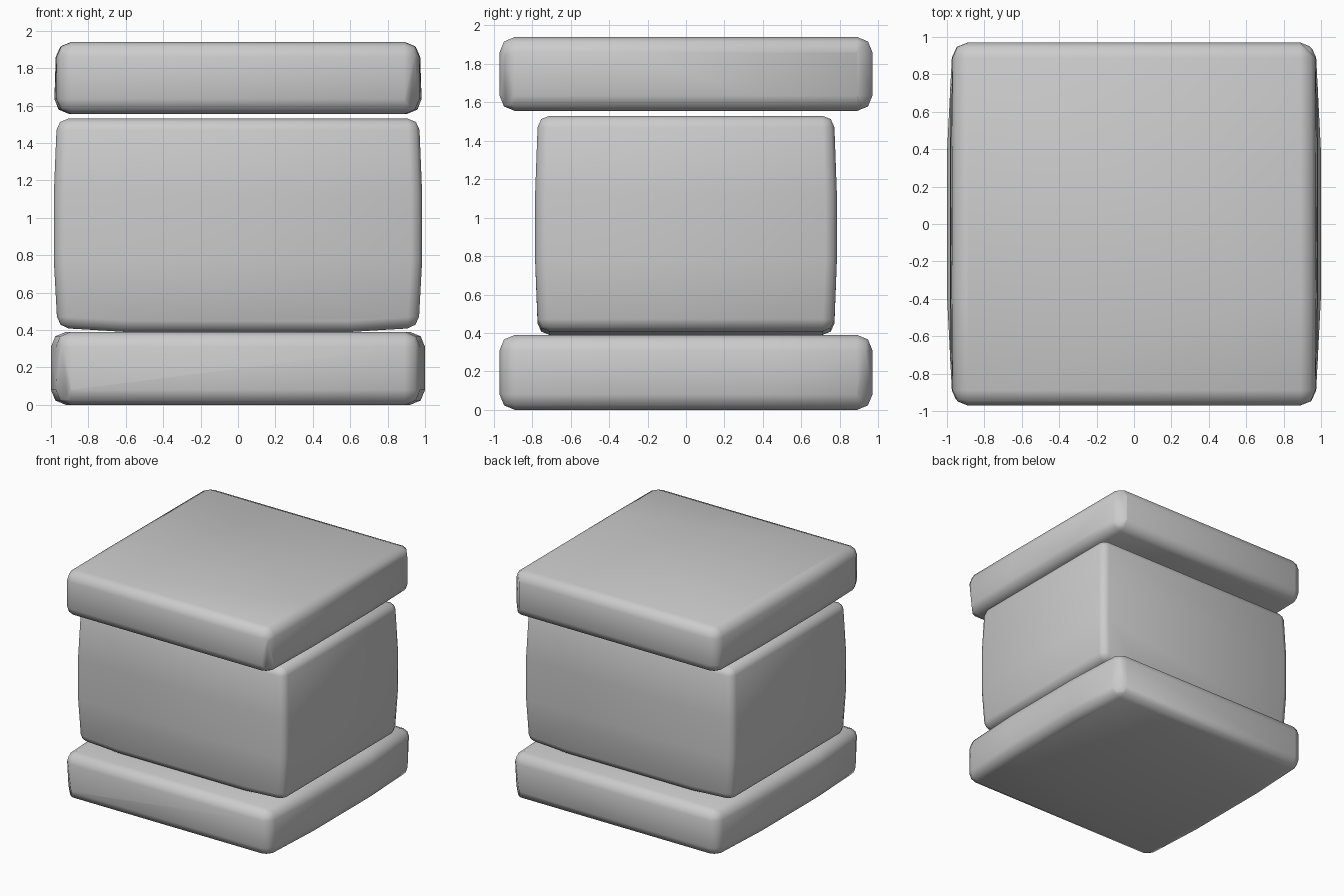
import bpy, bmesh, math
from mathutils import Vector

if "Cube" in bpy.data.objects:
    bpy.data.objects.remove(bpy.data.objects["Cube"])


def stone(name, points, bevel, chips=()):
    """Rounded block: hull of a few points, bevelled, with chipped corners."""
    bm = bmesh.new()
    for p in points:
        bm.verts.new(p)
    bmesh.ops.convex_hull(bm, input=bm.verts[:])
    bmesh.ops.dissolve_limit(bm, angle_limit=math.radians(0.4),
                             verts=bm.verts[:], edges=bm.edges[:])
    sharp = [e for e in bm.edges if e.calc_face_angle(0) > math.radians(30)]
    bmesh.ops.bevel(bm, geom=sharp, offset=bevel, segments=2, profile=0.5,
                    affect='EDGES', clamp_overlap=True)
    for co, normal in chips:
        cut = bmesh.ops.bisect_plane(bm, geom=bm.verts[:] + bm.edges[:] + bm.faces[:],
                                     plane_co=co, plane_no=Vector(normal).normalized(),
                                     clear_outer=True)
        rim = [g for g in cut['geom_cut'] if isinstance(g, bmesh.types.BMEdge)]
        bmesh.ops.holes_fill(bm, edges=rim, sides=0)
    bmesh.ops.recalc_face_normals(bm, faces=bm.faces[:])
    mesh = bpy.data.meshes.new(name)
    bm.to_mesh(mesh)
    bm.free()
    obj = bpy.data.objects.new(name, mesh)
    bpy.context.collection.objects.link(obj)
    bpy.ops.object.select_all(action='DESELECT')
    obj.select_set(True)
    bpy.context.view_layer.objects.active = obj
    bpy.ops.object.shade_smooth_by_angle(angle=math.radians(60))
    return obj


def ring(x, y, z):
    return [(sx * x, sy * y, z) for sx in (-1, 1) for sy in (-1, 1)]


# Bottom slab, bulging sideways, two chipped corners
stone("base_slab",
      [p for z in (0, 0.39) for p in ring(0.97, 0.97, z) + ring(1.0, 0.38, z)],
      0.08,
      [((-0.89, -0.97, 0.08), (-1, -1, -0.12)),
       ((0.97, 0.89, 0.08), (1, 1, -0.12))])

# Middle block, slightly barrelled with a shallow raised underside edge
stone("middle_block",
      ring(0.965, 0.77, 0.412) + ring(0.6, 0.77, 0.39)
      + ring(0.985, 0.785, 0.78) + ring(0.985, 0.785, 1.12)
      + ring(0.968, 0.77, 1.53),
      0.06)

# Top slab, two chipped corners on the right side
stone("top_slab",
      [p for z, b in ((1.555, 0.983), (1.94, 0.972))
       for p in ring(0.968, 0.97, z) + ring(b, 0.38, z)],
      0.08,
      [((0.89, -0.97, 1.6), (1, -1, -0.13)),
       ((0.97, 0.89, 1.75), (1, 1, 0))])
